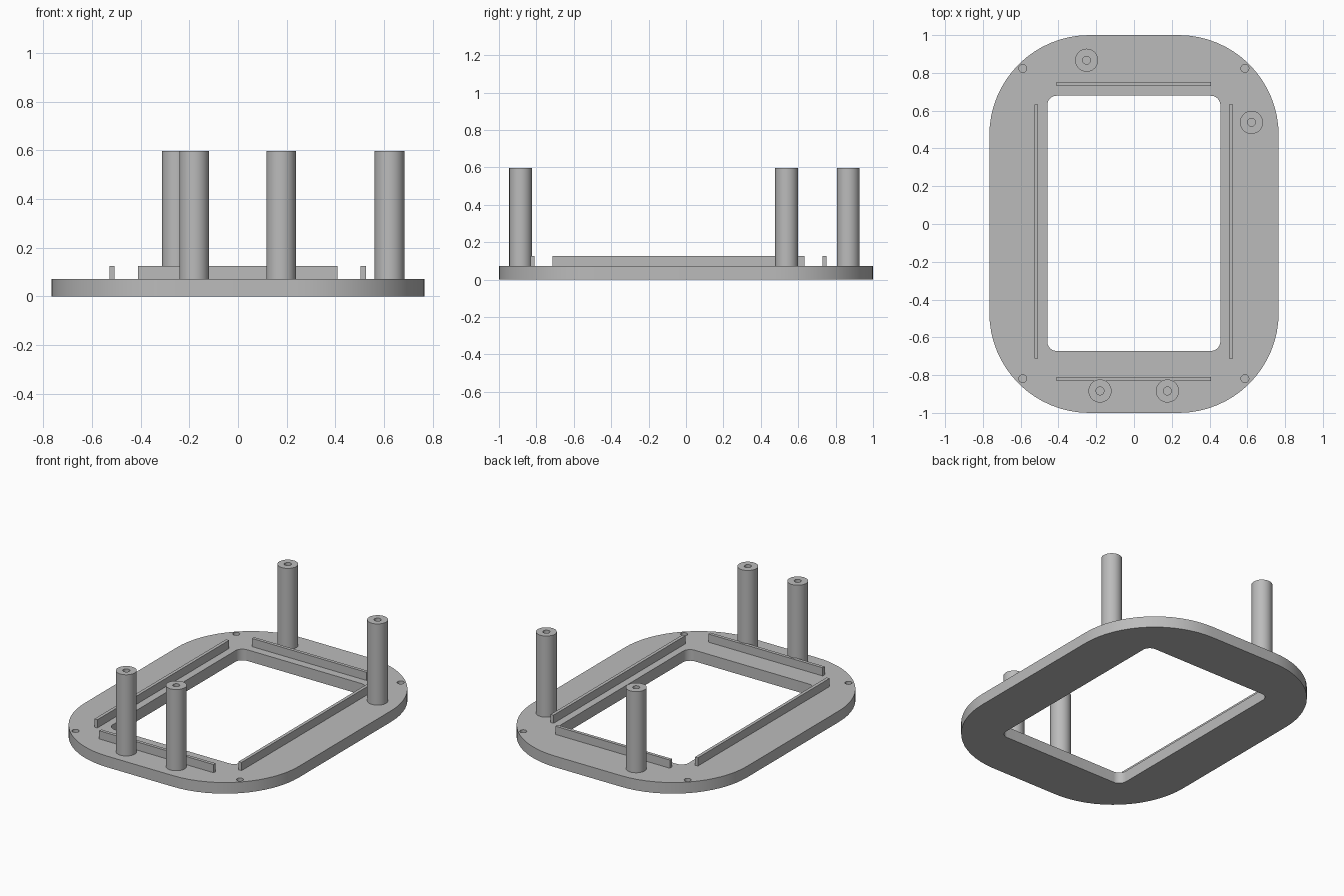
import bpy, bmesh, math

if "Cube" in bpy.data.objects:
    bpy.data.objects.remove(bpy.data.objects["Cube"])

PLATE_TOP = 0.072
RIB_TOP = 0.125
POST_TOP = 0.597

grey = bpy.data.materials.new("plain grey")
grey.diffuse_color = (0.5, 0.5, 0.5, 1)
grey.use_nodes = True
grey.node_tree.nodes["Principled BSDF"].inputs["Base Color"].default_value = grey.diffuse_color


def make_object(name, bm, smooth=False):
    bmesh.ops.recalc_face_normals(bm, faces=bm.faces)
    mesh = bpy.data.meshes.new(name)
    bm.to_mesh(mesh)
    bm.free()
    mesh.materials.append(grey)
    obj = bpy.data.objects.new(name, mesh)
    bpy.context.collection.objects.link(obj)
    if smooth:
        shade(obj)
    return obj


def shade(obj):
    bpy.ops.object.select_all(action='DESELECT')
    obj.select_set(True)
    bpy.context.view_layer.objects.active = obj
    bpy.ops.object.shade_smooth_by_angle(angle=math.radians(30))


def rounded_rect(x0, x1, y0, y1, r, steps):
    """Outline of a rectangle with round corners, anticlockwise."""
    centres = [(x1 - r, y1 - r), (x0 + r, y1 - r), (x0 + r, y0 + r), (x1 - r, y0 + r)]
    return [(cx + r * math.cos((q + i / steps) * math.pi / 2),
             cy + r * math.sin((q + i / steps) * math.pi / 2))
            for q, (cx, cy) in enumerate(centres) for i in range(steps + 1)]


def lathe(name, x, y, profile, sides):
    """Turned solid; the profile starts and ends on the axis."""
    bm = bmesh.new()
    verts = [bm.verts.new((x + r, y, z)) for r, z in profile]
    edges = [bm.edges.new(pair) for pair in zip(verts, verts[1:])]
    bmesh.ops.spin(bm, geom=verts + edges, cent=(x, y, 0), axis=(0, 0, 1),
                   angle=math.tau, steps=sides)
    bmesh.ops.remove_doubles(bm, verts=bm.verts, dist=0.0005)
    return make_object(name, bm, smooth=True)


def box(name, x0, x1, y0, y1, z0, z1):
    bm = bmesh.new()
    bmesh.ops.create_cube(bm, size=1)
    for v in bm.verts:
        v.co = ((x0 + x1) / 2 + v.co.x * (x1 - x0),
                (y0 + y1) / 2 + v.co.y * (y1 - y0),
                (z0 + z1) / 2 + v.co.z * (z1 - z0))
    return make_object(name, bm)


# Base plate: rounded frame with a rectangular window
outer = rounded_rect(-0.766, 0.766, -1.0, 1.0, 0.53, 16)
inner = rounded_rect(-0.459, 0.457, -0.672, 0.679, 0.05, 16)
bm = bmesh.new()
loops = [[bm.verts.new((x, y, z)) for x, y in outline]
         for outline, z in ((outer, 0), (outer, PLATE_TOP), (inner, PLATE_TOP), (inner, 0))]
count = len(outer)
for a, b in zip(loops, loops[1:] + loops[:1]):
    for i in range(count):
        j = (i + 1) % count
        bm.faces.new((a[i], a[j], b[j], b[i]))
plate = make_object("base_plate", bm)

# Blind screw sockets near the four corners
for x in (-0.589, 0.587):
    for y in (-0.819, 0.824):
        cutter = lathe("socket_cutter", x, y,
                       [(0, 0.025), (0.021, 0.025), (0.021, 0.1), (0, 0.1)], 24)
        cutter.hide_render = True
        mod = plate.modifiers.new("socket", 'BOOLEAN')
        mod.operation = 'DIFFERENCE'
        mod.solver = 'EXACT'
        mod.object = cutter
        bpy.context.view_layer.objects.active = plate
        bpy.ops.object.modifier_apply(modifier=mod.name)
        bpy.data.objects.remove(cutter)
shade(plate)

# Locating ribs around the window
z0 = PLATE_TOP - 0.005
box("left_rib", -0.528, -0.507, -0.713, 0.633, z0, RIB_TOP)
box("right_rib", 0.504, 0.525, -0.713, 0.633, z0, RIB_TOP)
box("back_rib", -0.411, 0.408, 0.731, 0.752, z0, RIB_TOP)
box("front_rib", -0.411, 0.408, -0.831, -0.81, z0, RIB_TOP)

# Standoff posts, each with a blind bore in its top
post = [(0, z0), (0.061, z0), (0.061, POST_TOP), (0.021, POST_TOP),
        (0.021, POST_TOP - 0.2), (0, POST_TOP - 0.2)]
for name, x, y in (("back_post", -0.251, 0.867), ("right_post", 0.622, 0.538),
                   ("front_left_post", -0.18, -0.884), ("front_right_post", 0.177, -0.884)):
    lathe(name, x, y, post, 48)
